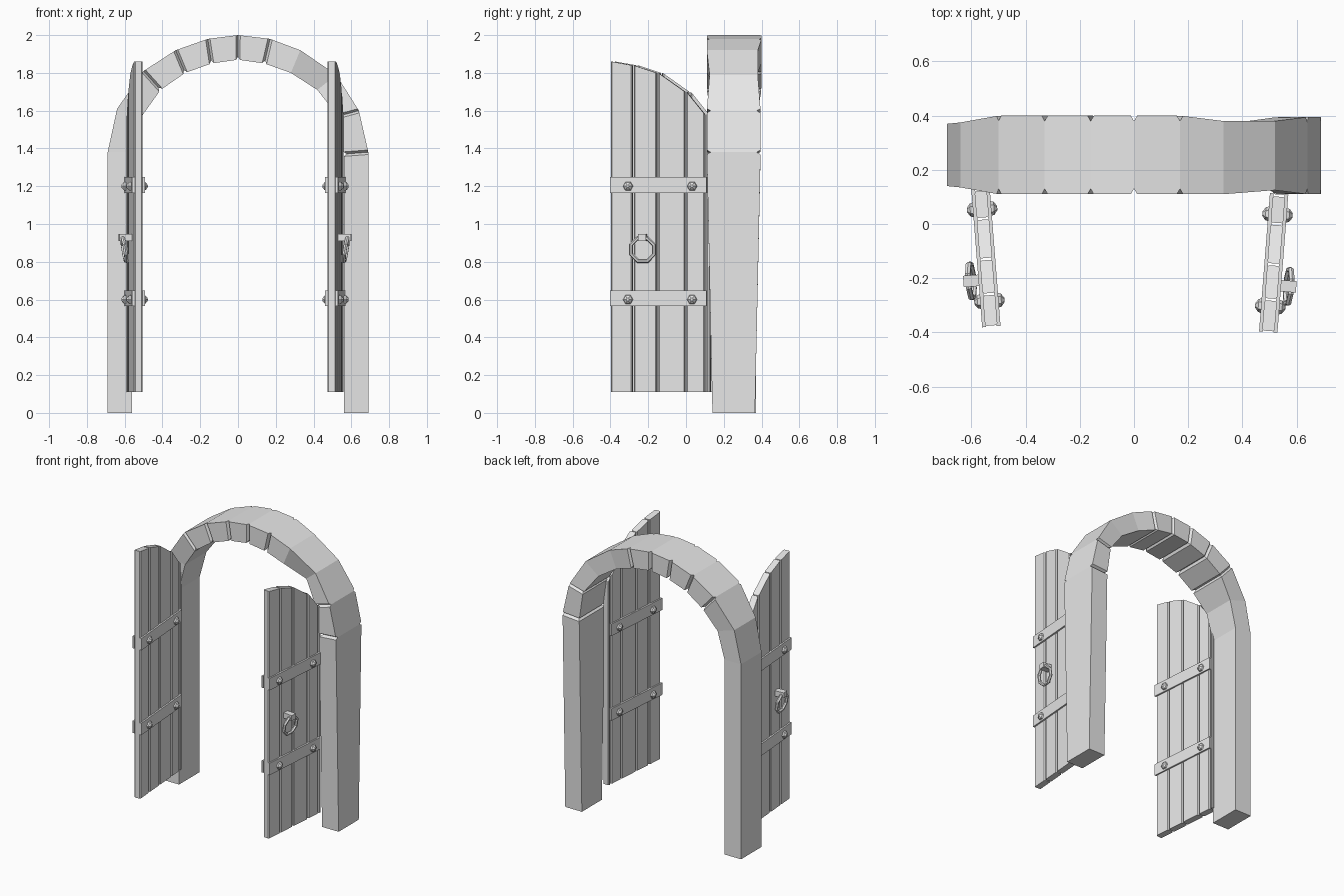
import bpy, bmesh, math
from mathutils import Matrix, Vector

cube = bpy.data.objects.get("Cube")
if cube:
    bpy.data.objects.remove(cube, do_unlink=True)

grey = bpy.data.materials.new("plain_grey")
grey.use_nodes = True
grey.diffuse_color = (0.8, 0.8, 0.8, 1)
grey.node_tree.nodes["Principled BSDF"].inputs["Base Color"].default_value = (0.8, 0.8, 0.8, 1)


def loft(name, sections, matrix=Matrix(), closed=False):
    """Skin a list of equal-sized cross-sections into one flat-shaded mesh."""
    bm = bmesh.new()
    rings = [[bm.verts.new(matrix @ Vector(p)) for p in s] for s in sections]
    n = len(rings[0])
    for i in range(len(rings) if closed else len(rings) - 1):
        a, b = rings[i], rings[(i + 1) % len(rings)]
        for k in range(n):
            bm.faces.new((a[k], a[(k + 1) % n], b[(k + 1) % n], b[k]))
    if not closed:
        bm.faces.new(rings[0])
        bm.faces.new(rings[-1])
    bmesh.ops.recalc_face_normals(bm, faces=bm.faces)
    mesh = bpy.data.meshes.new(name)
    bm.to_mesh(mesh)
    bm.free()
    mesh.materials.append(grey)
    obj = bpy.data.objects.new(name, mesh)
    bpy.context.collection.objects.link(obj)
    return obj


def box(name, x0, x1, y0, y1, z0, z1, matrix):
    return loft(name, [[(x, y0, z0), (x, y1, z0), (x, y1, z1), (x, y0, z1)]
                       for x in (x0, x1)], matrix)


# Stone arch: outer x, z, inner x, z, front y, back y, grooved joint, inner front setback
stations = [
    (-.69, 0, -.56, 0, .14, .37, 0, 0),
    (-.69, 1.38, -.56, 1.38, .14, .37, 0, 0),
    (-.64, 1.61, -.51, 1.57, .135, .375, 0, 0),
    (-.50, 1.81, -.41, 1.71, .11, .4, 1, 0),
    (-.33, 1.92, -.28, 1.80, .11, .4, 1, 0),
    (-.16, 1.98, -.14, 1.85, .11, .4, 1, 0),
    (0, 2, 0, 1.87, .11, .4, 1, 0),
    (.17, 1.98, .14, 1.85, .11, .4, 1, 0),
    (.33, 1.92, .28, 1.80, .11, .38, 0, 0),
    (.52, 1.79, .42, 1.71, .125, .38, 0, .04),
    (.64, 1.60, .53, 1.57, .11, .395, 1, 0),
    (.69, 1.38, .56, 1.37, .11, .395, 1, 0),
    (.69, 0, .56, 0, .14, .365, 0, 0),
]


def section(s):
    ox, oz, ix, iz, f, b, _, setback = s
    return [Vector(p) for p in ((ox, f, oz), (ox, b, oz), (ix, b, iz), (ix, f + setback, iz))]


def toward(a, b, dist):
    return [p.lerp(q, dist / (q - p).length) for p, q in zip(a, b)]


plain = [section(s) for s in stations]
arch = []
for i, s in enumerate(stations):
    sec = plain[i]
    if not s[6]:
        arch.append(sec)
        continue
    d = Vector((0, 0.02, 0))
    rise_back, rise_front = (sec[1] - sec[2]) * 0.12, (sec[0] - sec[3]) * 0.12
    notch = [sec[0] + d, sec[1] - d, sec[2] - d + rise_back, sec[3] + d + rise_front]
    arch += [toward(sec, plain[i - 1], 0.012), notch, toward(sec, plain[i + 1], 0.012)]
loft("stone_arch", arch)

# Door top curve, as (distance along door, height)
top_curve = [(-.4, 1.86), (-.28, 1.84), (-.15, 1.8), (0, 1.7), (.105, 1.58), (.135, 1.55)]


def plank(name, a, b, matrix):
    """Upright board with chamfered long edges and a slanted top."""
    half, c, gap = 0.023, 0.006, 0.004
    y0, y1 = a[0] + gap, b[0] - gap

    def outline(z0, z1):
        pts = [(-half, y0 + c), (-half + c, y0), (half - c, y0), (half, y0 + c),
               (half, y1 - c), (half - c, y1), (-half + c, y1), (-half, y1 - c)]
        return [(x, y, z0 + (z1 - z0) * (y - y0) / (y1 - y0)) for x, y in pts]

    loft(name, [outline(.11, .11), outline(a[1], b[1])], matrix)


def door(side, matrix):
    for i in range(len(top_curve) - 1):
        plank(f"{side}_door_plank_{i + 1}", top_curve[i], top_curve[i + 1], matrix)

    # Cross bars and rivets on both faces
    for level, z in (("lower", .607), ("upper", 1.207)):
        for face, sx in (("outer", 1), ("inner", -1)):
            box(f"{side}_{level}_{face}_bar", sx * .02, sx * .034, -.4, .112,
                z - .042, z + .042, matrix)
            for j, y in enumerate((-.305, .035)):
                rings = []
                for r, x in ((.028, .03), (.024, .044), (.008, .056)):
                    rings.append([(sx * x, y + r * math.cos(k * math.pi / 3),
                                   z - .007 + r * math.sin(k * math.pi / 3)) for k in range(6)])
                loft(f"{side}_{level}_{face}_rivet_{j + 1}", rings, matrix)

    # Ring handle hanging from a small peg
    box(f"{side}_ring_peg", .015, .09, -.247, -.205, .91, .948, matrix)
    tilt = Matrix.Translation((.062, -.226, .865)) @ Matrix.Rotation(math.radians(9), 4, 'Y')
    rings = []
    for k in range(8):
        a = math.radians(45 * k + 22.5)
        rings.append([((.011 * math.sin(t)),
                       (.066 + .011 * math.cos(t)) * math.cos(a),
                       (.066 + .011 * math.cos(t)) * math.sin(a))
                      for t in (math.tau * m / 6 for m in range(6))])
    loft(f"{side}_door_ring", rings, matrix @ tilt, closed=True)


# Two open door leaves, mirrored and slightly turned
turn = Matrix.Rotation(math.radians(-4.5), 4, 'Z')
door("left", Matrix.Translation((.527, 0, 0)) @ turn)
door("right", Matrix.Translation((-.558, .02, 0)) @ Matrix.Scale(-1, 4, (1, 0, 0)) @ turn)
